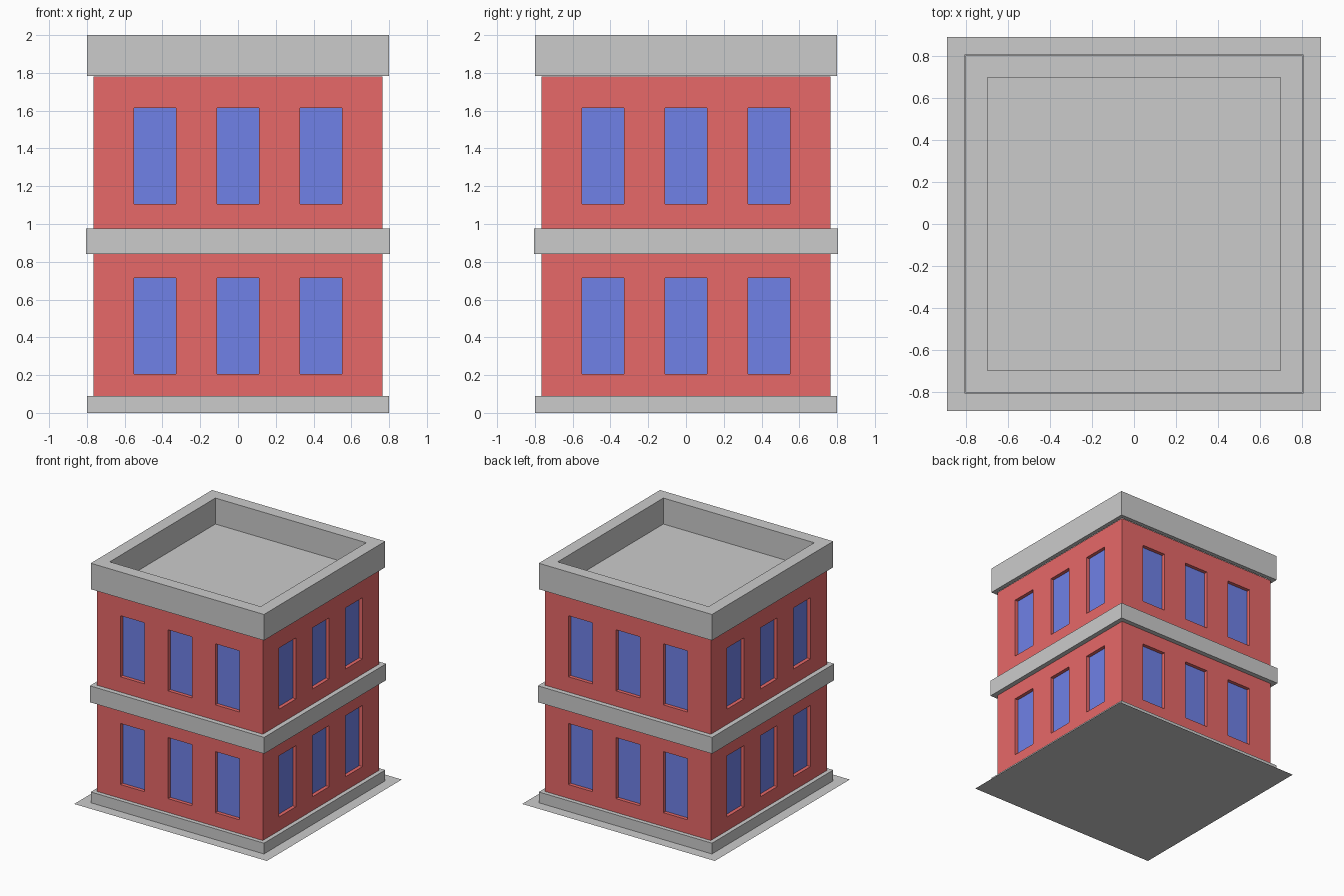
import bpy
import bmesh
from mathutils import Matrix, Vector
from math import radians

if "Cube" in bpy.data.objects:
    bpy.data.objects.remove(bpy.data.objects["Cube"])

WALL = 0.765
RECESS = 0.03
XS = [-WALL, -0.55, -0.327, -0.111, 0.111, 0.327, 0.55, WALL]
ZS = [0.09, 0.205, 0.715, 1.105, 1.615, 1.78]


def material(name, color):
    m = bpy.data.materials.new(name)
    m.diffuse_color = (*color, 1)
    m.use_nodes = True
    m.node_tree.nodes["Principled BSDF"].inputs["Base Color"].default_value = m.diffuse_color
    return m


def finish(bm, name, mat=None):
    bmesh.ops.remove_doubles(bm, verts=bm.verts, dist=1e-5)
    me = bpy.data.meshes.new(name)
    bm.to_mesh(me)
    bm.free()
    ob = bpy.data.objects.new(name, me)
    bpy.context.collection.objects.link(ob)
    if mat:
        me.materials.append(mat)
    return ob


def square_sweep(name, profile, cap=False):
    """Sweep a (half width, z) profile around a square; cap closes the last loop."""
    bm = bmesh.new()
    loops = [[bm.verts.new((sx * h, sy * h, z))
              for sx, sy in ((-1, -1), (1, -1), (1, 1), (-1, 1))] for h, z in profile]
    for a, b in zip(loops, loops[1:]):
        for i in range(4):
            j = (i + 1) % 4
            bm.faces.new((a[i], a[j], b[j], b[i]))
    if cap:
        bm.faces.new(loops[-1])
    return finish(bm, name)


def quad(bm, rot, pts):
    bm.faces.new([bm.verts.new(rot @ Vector(p)) for p in pts])


red = material("brick_red", (0.8, 0.14, 0.14))
blue = material("window_blue", (0.16, 0.22, 0.8))

# Brick walls with window reveals, and glass panes set back in them
walls, glass = bmesh.new(), bmesh.new()
for side in range(4):
    rot = Matrix.Rotation(radians(90 * side), 3, 'Z')
    for i, (x0, x1) in enumerate(zip(XS, XS[1:])):
        for k, (z0, z1) in enumerate(zip(ZS, ZS[1:])):
            cell = [(x0, z0), (x1, z0), (x1, z1), (x0, z1)]
            outer = [(x, -WALL, z) for x, z in cell]
            if i % 2 and k % 2:
                inner = [(x, -WALL + RECESS, z) for x, z in cell]
                quad(glass, rot, inner)
                for a in range(4):
                    b = (a + 1) % 4
                    quad(walls, rot, (outer[a], outer[b], inner[b], inner[a]))
            else:
                quad(walls, rot, outer)
finish(walls, "brick_walls", red)
finish(glass, "window_panes", blue)

# Flat pavement under the building
square_sweep("pavement", [(0.89, 0)], cap=True)
# Stone base course
square_sweep("base_course", [(0.8, 0), (0.8, 0.09), (WALL, 0.09)])
# Stone band between floors
square_sweep("floor_band", [(WALL, 0.84), (0.805, 0.84), (0.805, 0.977), (WALL, 0.977)])
# Parapet with sunken flat roof
square_sweep("parapet_roof", [(WALL, 1.783), (0.8, 1.783), (0.8, 2.0),
                              (0.697, 2.0), (0.697, 1.783)], cap=True)
